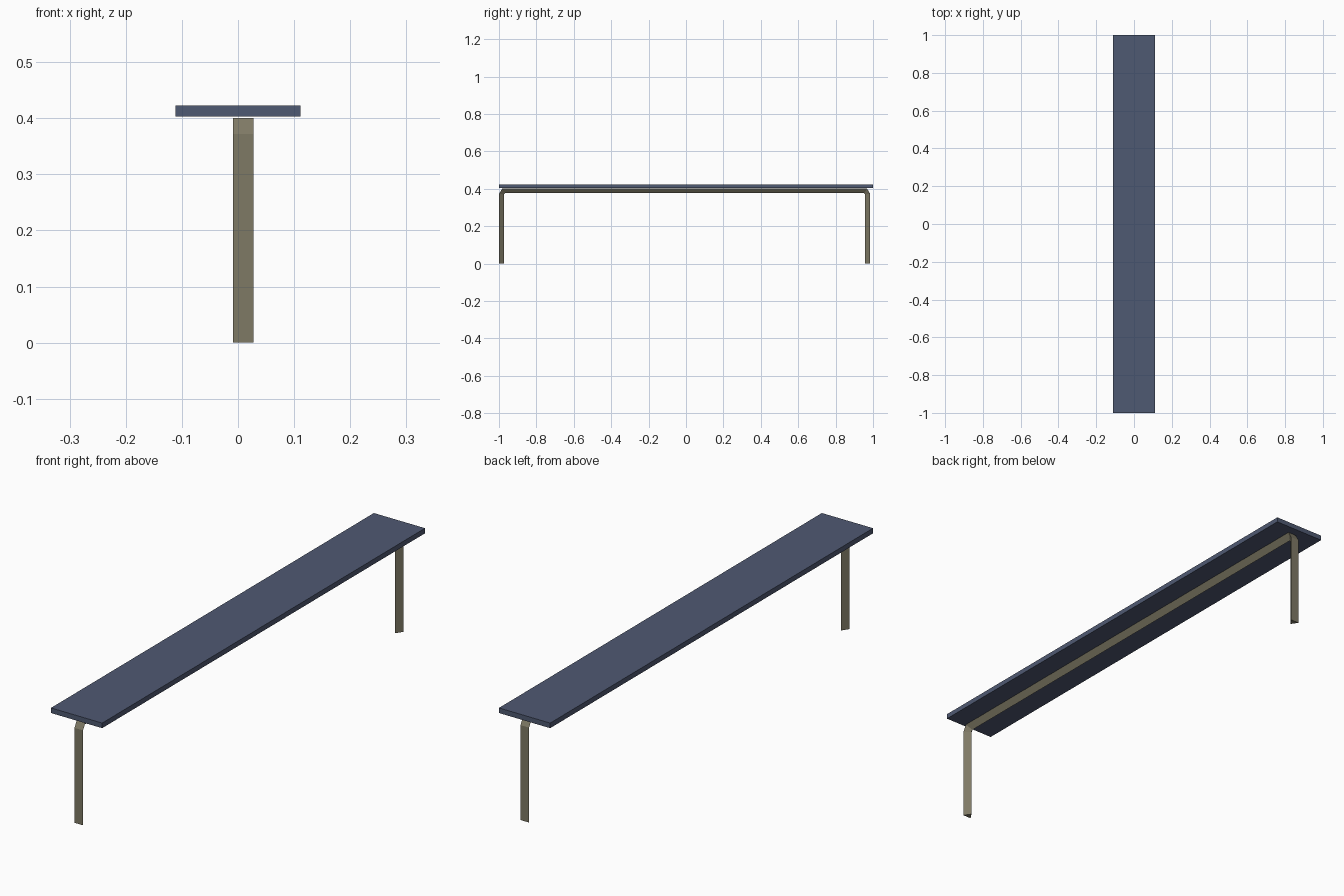
import bpy, bmesh

if "Cube" in bpy.data.objects:
    bpy.data.objects.remove(bpy.data.objects["Cube"])

def material(name, rgb):
    m = bpy.data.materials.new(name)
    m.diffuse_color = (*rgb, 1)
    m.use_nodes = True
    m.node_tree.nodes["Principled BSDF"].inputs["Base Color"].default_value = m.diffuse_color
    return m

def add_object(name, bm, mat):
    bmesh.ops.recalc_face_normals(bm, faces=bm.faces)
    me = bpy.data.meshes.new(name)
    bm.to_mesh(me)
    bm.free()
    me.materials.append(mat)
    ob = bpy.data.objects.new(name, me)
    bpy.context.collection.objects.link(ob)
    return ob

slate = material("slate blue", (0.078, 0.100, 0.168))
olive = material("olive grey", (0.210, 0.192, 0.130))

# Seat plank
bm = bmesh.new()
bmesh.ops.create_cube(bm, size=1)
for v in bm.verts:
    v.co.x *= 0.222
    v.co.y *= 2.0
    v.co.z = 0.413 + v.co.z * 0.02
add_object("seat_plank", bm, slate)

# Frame: one bent bar with triangular section, flat side outward, ridge inward
X0, X1, XM, YC = -0.009, 0.028, 0.0095, -0.0075
front = [((-0.9925, 0.0), (-0.9655, 0.0)),
         ((-0.9925, 0.372), (-0.9655, 0.370)),
         ((-0.976, 0.400), (-0.960, 0.376))]
stations = front + [((-o[0], o[1]), (-i[0], i[1])) for o, i in reversed(front)]
bm = bmesh.new()
rings = []
for (oy, oz), (iy, iz) in stations:
    rings.append([bm.verts.new((X0, oy + YC, oz)),
                  bm.verts.new((X1, oy + YC, oz)),
                  bm.verts.new((XM, iy + YC, iz))])
for a, b in zip(rings, rings[1:]):
    for k in range(3):
        j = (k + 1) % 3
        bm.faces.new((a[k], a[j], b[j], b[k]))
bm.faces.new(rings[0])
bm.faces.new(rings[-1])
add_object("leg_frame", bm, olive)
